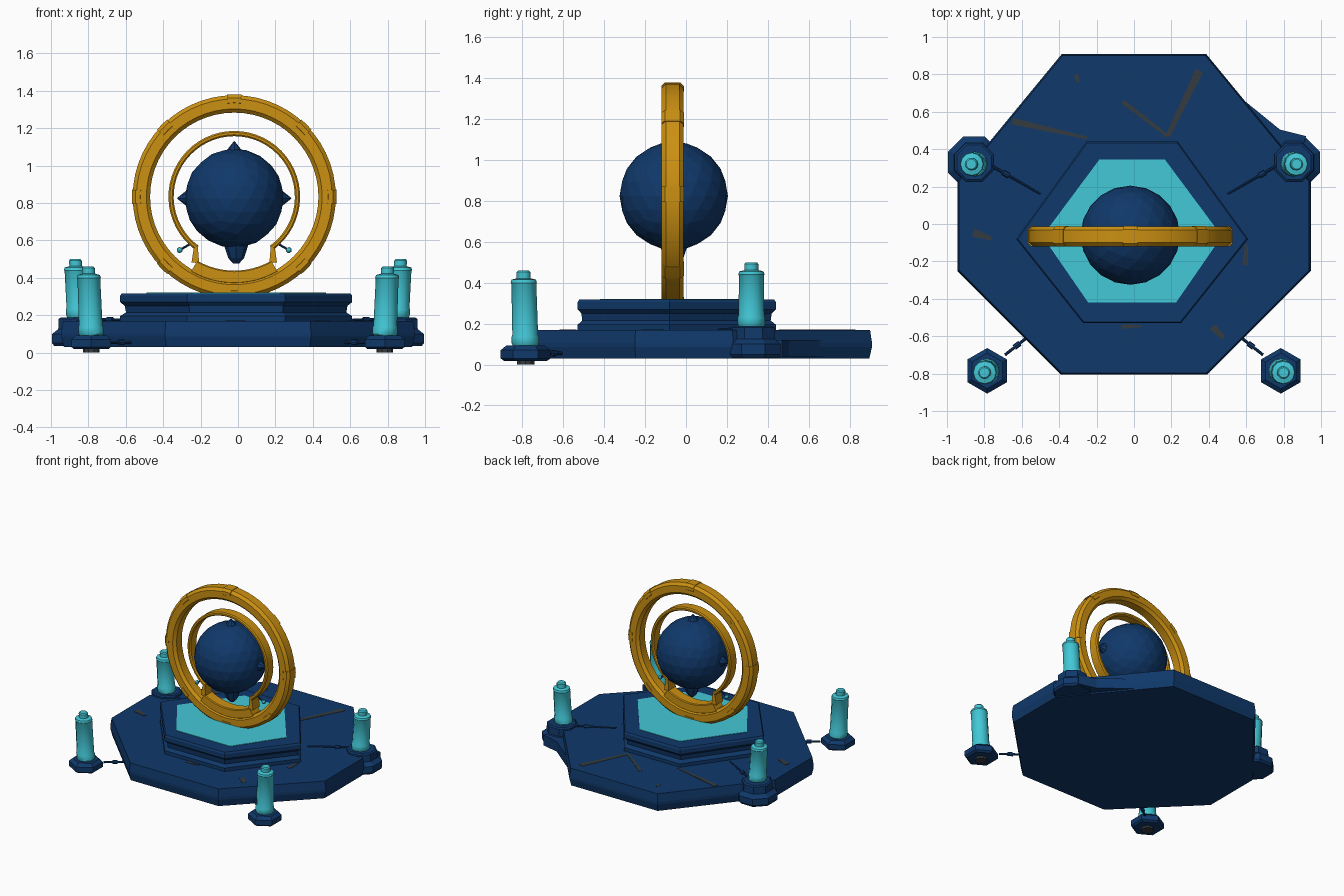
import bpy, bmesh, math
from mathutils import Vector

if "Cube" in bpy.data.objects:
    bpy.data.objects.remove(bpy.data.objects["Cube"])


def material(name, rgb):
    m = bpy.data.materials.new(name)
    m.use_nodes = True
    m.diffuse_color = (*rgb, 1)
    m.node_tree.nodes["Principled BSDF"].inputs["Base Color"].default_value = (*rgb, 1)
    return m


BLUE = material("navy blue", (0.005, 0.04, 0.145))
CYAN = material("bright cyan", (0.055, 0.58, 0.68))
GOLD = material("gold", (0.60, 0.28, 0.006))
GREY = material("worn grey", (0.035, 0.043, 0.05))


def finish(name, bm, mat, smooth=False):
    bmesh.ops.recalc_face_normals(bm, faces=bm.faces)
    mesh = bpy.data.meshes.new(name)
    bm.to_mesh(mesh)
    bm.free()
    mesh.materials.append(mat)
    ob = bpy.data.objects.new(name, mesh)
    bpy.context.collection.objects.link(ob)
    if smooth:
        bpy.ops.object.select_all(action="DESELECT")
        ob.select_set(True)
        bpy.context.view_layer.objects.active = ob
        bpy.ops.object.shade_smooth_by_angle(angle=math.radians(35))
    return ob


def skin(name, rings, mat, loop=False, smooth=False):
    """Join matching rings of points into a solid, capped unless looped."""
    bm = bmesh.new()
    vs = [[bm.verts.new(p) for p in ring] for ring in rings]
    n = len(vs[0])
    pairs = list(zip(vs, vs[1:])) + ([(vs[-1], vs[0])] if loop else [])
    for a, b in pairs:
        for i in range(n):
            j = (i + 1) % n
            bm.faces.new((a[i], a[j], b[j], b[i]))
    if not loop:
        bm.faces.new(vs[0])
        bm.faces.new(vs[-1])
    return finish(name, bm, mat, smooth)


def tiers(name, outline, levels, mat, at=(0, 0), lean=(0, 0), smooth=False):
    """Stack scaled copies of an outline; levels are (scale, z)."""
    z0, z1 = levels[0][1], levels[-1][1]
    rings = []
    for s, z in levels:
        t = (z - z0) / (z1 - z0)
        rings.append([(at[0] + x * s + lean[0] * t, at[1] + y * s + lean[1] * t, z)
                      for x, y in outline])
    return skin(name, rings, mat, smooth=smooth)


def ngon(n, turn=0.0):
    return [(math.cos(math.tau * i / n + turn), math.sin(math.tau * i / n + turn))
            for i in range(n)]


def rod(name, a, b, r0, r1, mat, n=8):
    """Tapered rod between two points."""
    a, b = Vector(a), Vector(b)
    q = (b - a).to_track_quat("Z", "Y")
    rings = [[p + q @ Vector((x * r, y * r, 0)) for x, y in ngon(n)]
             for p, r in ((a, r0), (b, r1))]
    return skin(name, rings, mat)


CX, CY, CZ = -0.02, -0.066, 0.833


def polar(r, deg, y=0.0):
    a = math.radians(deg)
    return (CX + r * math.cos(a), CY + y, CZ + r * math.sin(a))


def arc(name, section, start, end, steps, mat, loop=False):
    """Sweep a (radius, depth) section round the hoop axis."""
    count = steps if loop else steps + 1
    rings = [[polar(r, start + (end - start) * i / steps, y) for r, y in section]
             for i in range(count)]
    return skin(name, rings, mat, loop, True)


def bar(r0, r1, w, c):
    """Chamfered rectangular section."""
    return [(r0, -w + c), (r0 + c, -w), (r1 - c, -w), (r1, -w + c),
            (r1, w - c), (r1 - c, w), (r0 + c, w), (r0, w - c)]


# Octagonal base
octagon = [(-0.385, 0.91), (0.385, 0.91), (0.945, 0.23), (0.945, -0.25),
           (0.39, -0.805), (-0.39, -0.805), (-0.945, -0.25), (-0.945, 0.23)]
tiers("base", octagon, [(0.985, 0.03), (1, 0.085), (1, 0.105), (0.99, 0.168)], BLUE)

# Hexagonal plinth with a glowing inset top
hexagon = [(-0.245, 0.52), (0.245, 0.52), (0.62, 0), (0.262, -0.45), (-0.262, -0.45), (-0.62, 0)]
tiers("plinth", hexagon, [(1, 0.16), (1, 0.195), (0.95, 0.215), (0.96, 0.25), (1, 0.27),
                          (1, 0.305), (0.985, 0.317)], BLUE, at=(-0.01, -0.08))
inset = [(-0.175, 0.41), (0.175, 0.41), (0.48, 0), (0.235, -0.355), (-0.235, -0.355), (-0.48, 0)]
tiers("plinth_panel", inset, [(1, 0.314), (1, 0.32)], CYAN, at=(-0.01, -0.065))

# Gold hoops, with clamps round the big one
arc("outer_hoop", bar(0.45, 0.543, 0.053, 0.02), 0, 360, 56, GOLD, True)
for k in range(8):
    mid = 90 + 45 * k
    arc("hoop_clamp", bar(0.485, 0.547, 0.055, 0.018), mid - 4, mid + 4, 2, GOLD)
arc("inner_hoop", bar(0.324, 0.352, 0.042, 0.008), -54, 234, 44, GOLD)
arc("hoop_cradle", bar(0.395, 0.465, 0.045, 0.006), 240, 300, 12, GOLD)

for side in (-1, 1):
    # Short posts from the open hoop ends to the cradle
    post = [(0.325, 270 + side * 37), (0.352, 270 + side * 38),
            (0.42, 270 + side * 33), (0.40, 270 + side * 28)]
    skin("hoop_post", [[polar(r, a, y) for r, a in post] for y in (-0.042, 0.042)], GOLD)
    # Small knobs on stems
    knob = Vector((CX + side * 0.292, CY, 0.548))
    rod("knob_stem", knob, (CX + side * 0.228, CY, 0.585), 0.006, 0.006, BLUE)
    bm = bmesh.new()
    bmesh.ops.create_icosphere(bm, subdivisions=2, radius=0.016)
    bmesh.ops.translate(bm, verts=bm.verts, vec=knob)
    finish("knob", bm, CYAN)

# Faceted orb with spikes
bm = bmesh.new()
bmesh.ops.create_icosphere(bm, subdivisions=3, radius=0.265)
bmesh.ops.translate(bm, verts=bm.verts, vec=(CX, CY + 0.006, 0.825))
finish("orb", bm, BLUE)
orb = Vector((CX, CY + 0.006, 0.825))
for d in ((1, 0, 0), (-1, 0, 0), (0, 0, 1)):
    d = Vector(d)
    rod("orb_spike", orb + d * 0.245, orb + d * 0.305, 0.05, 0.002, BLUE)
low = orb + Vector((0.01, 0, 0))
rod("orb_tail", low - Vector((0, 0, 0.22)), low - Vector((0, 0, 0.32)), 0.075, 0.042, BLUE)
rod("orb_tail_tip", low - Vector((0, 0, 0.32)), low - Vector((0, 0, 0.35)), 0.042, 0.015, BLUE)


# Lamp pillars
def pillar(x, y, z, h, lean):
    tiers("lamp_pillar", ngon(12), [
        (0.056, z), (0.067, z + 0.015), (0.067, z + 0.05), (0.063, z + 0.06),
        (0.061, z + h - 0.065), (0.064, z + h - 0.06), (0.060, z + h - 0.045),
        (0.034, z + h - 0.038), (0.034, z + h - 0.008), (0.027, z + h)],
        CYAN, at=(x, y), lean=lean, smooth=True)


for side in (-1, 1):
    # Free-standing front lamps on hexagonal feet
    fx, fy = side * 0.785, -0.785
    tiers("front_foot", ngon(6, math.pi / 2), [(0.105, 0.018), (0.122, 0.03), (0.122, 0.07),
                                               (0.095, 0.092)], BLUE, at=(fx, fy))
    tiers("foot_pad", ngon(10), [(0.045, 0), (0.045, 0.02)], GREY, at=(fx, fy))
    pillar(fx, fy, 0.085, 0.375, (side * 0.015, -0.01))
    rod("front_cable", (side * 0.69, -0.70, 0.055), (side * 0.55, -0.59, 0.055), 0.008, 0.008, BLUE)
    rod("cable_joint", (side * 0.64, -0.66, 0.055), (side * 0.61, -0.637, 0.055), 0.015, 0.015, BLUE)

    # Back lamps on lobes that grow out of the base
    bx, by = side * 0.855, 0.33
    tiers("back_lobe", ngon(8, math.pi / 8), [(0.138, 0.035), (0.15, 0.05), (0.15, 0.10),
                                              (0.115, 0.125), (0.112, 0.18), (0.10, 0.188)],
          BLUE, at=(bx, by))
    pillar(bx - side * 0.005, 0.32, 0.18, 0.32, (side * 0.02, 0))
    rod("back_cable", (side * 0.76, 0.31, 0.178), (side * 0.50, 0.16, 0.172), 0.008, 0.005, BLUE)
    rod("cable_joint", (side * 0.70, 0.276, 0.175), (side * 0.67, 0.258, 0.175), 0.015, 0.015, BLUE)

# Web joining the back left lobe to the base
web = [(0.54, 0.70), (0.78, 0.505), (0.92, 0.47), (0.85, 0.25), (0.55, 0.5)]
tiers("lobe_web", web, [(1, 0.04), (1, 0.12)], BLUE)


# Worn streaks and chips on the base
def streak(a, b, wa, wb):
    a, b = Vector(a), Vector(b)
    d = (b - a).normalized()
    n = Vector((-d.y, d.x))
    tiers("worn_streak", [a + n * wa, b + n * wb, b - n * wb, a - n * wa],
          [(1, 0.166), (1, 0.1705)], GREY)


streak((-0.65, 0.55), (-0.25, 0.46), 0.018, 0.007)
streak((-0.06, 0.655), (0.18, 0.47), 0.012, 0.008)
streak((0.18, 0.47), (0.35, 0.82), 0.012, 0.022)
streak((-0.86, -0.045), (-0.76, -0.08), 0.022, 0.01)
streak((0.42, -0.55), (0.48, -0.61), 0.02, 0.012)
streak((-0.31, 0.80), (-0.30, 0.76), 0.012, 0.008)
streak((0.60, -0.11), (0.595, -0.22), 0.008, 0.015)
streak((-0.07, -0.55), (0.04, -0.545), 0.012, 0.006)
